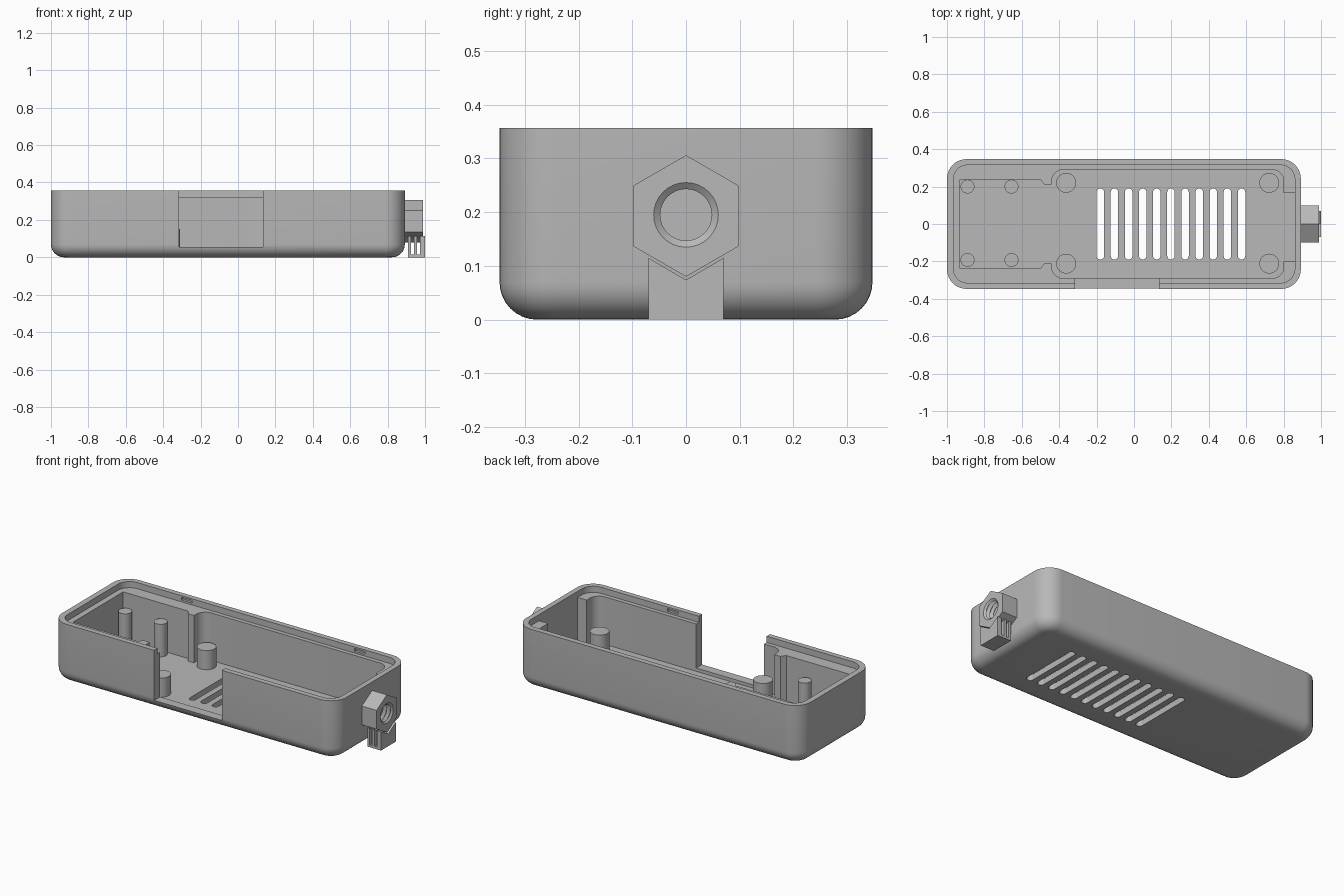
import bpy, bmesh, math
from math import sin, cos, pi, radians

cube = bpy.data.objects.get("Cube")
if cube:
    bpy.data.objects.remove(cube)

grey = bpy.data.materials.new("plain_grey")
grey.use_nodes = True
colour = (0.48, 0.48, 0.48, 1)
grey.diffuse_color = colour
grey.node_tree.nodes["Principled BSDF"].inputs["Base Color"].default_value = colour

FLOOR, LEDGE, TOP = 0.035, 0.32, 0.357


def loft(name, rings):
    """Closed solid through rings of equal point count."""
    bm = bmesh.new()
    loops = [[bm.verts.new(p) for p in ring] for ring in rings]
    for a, b in zip(loops, loops[1:]):
        for i in range(len(a)):
            j = (i + 1) % len(a)
            bm.faces.new((a[i], a[j], b[j], b[i]))
    bm.faces.new(loops[0][::-1])
    bm.faces.new(loops[-1])
    bmesh.ops.recalc_face_normals(bm, faces=bm.faces)
    mesh = bpy.data.meshes.new(name)
    bm.to_mesh(mesh)
    bm.free()
    obj = bpy.data.objects.new(name, mesh)
    mesh.materials.append(grey)
    bpy.context.collection.objects.link(obj)
    return obj


def rounded(x0, x1, y0, y1, r, n=10):
    """Outline of a rectangle with rounded corners."""
    pts = []
    corners = ((x1 - r, y1 - r), (x0 + r, y1 - r), (x0 + r, y0 + r), (x1 - r, y0 + r))
    for k, (cx, cy) in enumerate(corners):
        for i in range(n + 1):
            a = (k + i / n) * pi / 2
            pts.append((cx + r * cos(a), cy + r * sin(a)))
    return pts


def prism(name, outline, z0, z1):
    return loft(name, [[(x, y, z) for x, y in outline] for z in (z0, z1)])


def box(name, x0, x1, y0, y1, z0, z1):
    return prism(name, [(x0, y0), (x1, y0), (x1, y1), (x0, y1)], z0, z1)


def circle_x(x, r, z, n, start=0.0):
    """Ring of points around an axis along x."""
    return [(x, r * cos(start + 2 * pi * i / n), z + r * sin(start + 2 * pi * i / n))
            for i in range(n)]


def select_only(obj):
    bpy.ops.object.select_all(action='DESELECT')
    obj.select_set(True)
    bpy.context.view_layer.objects.active = obj


def cut(obj, cutter):
    cutter.hide_render = True
    mod = obj.modifiers.new("cut", 'BOOLEAN')
    mod.operation, mod.solver, mod.object = 'DIFFERENCE', 'EXACT', cutter
    select_only(obj)
    bpy.ops.object.modifier_apply(modifier=mod.name)
    bpy.data.objects.remove(cutter)


def smooth(obj):
    select_only(obj)
    bpy.ops.object.shade_smooth_by_angle(angle=radians(30))


# Tray shell with rounded corners and a filleted underside
X0, X1, Y = -1.0, 0.892, 0.347
FILLET = 0.07
rings = []
for i in range(9):
    a = i / 8 * pi / 2
    inset, z = FILLET * (1 - sin(a)), FILLET * (1 - cos(a))
    rings.append([(x, y, z) for x, y in
                  rounded(X0 + inset, X1 - inset, inset - Y, Y - inset, 0.105 - inset)])
rings.append([(x, y, TOP) for x, y in rounded(X0, X1, -Y, Y, 0.105)])
shell = loft("tray_shell", rings)

# Lip recess, main bay, narrow bay and thinned end wall
cut(shell, prism("lip_cutter", rounded(-0.965, 0.86, -0.315, 0.315, 0.075), LEDGE, 0.5))
cut(shell, prism("main_bay_cutter", rounded(-0.44, 0.80, -0.29, 0.29, 0.06), FLOOR, 0.45))
half = [(-0.93, 0.238), (-0.5, 0.238), (-0.48, 0.21), (-0.42, 0.21)]
narrow = half + [(x, -y) for x, y in reversed(half)]
cut(shell, prism("narrow_bay_cutter", narrow, FLOOR, 0.46))
cut(shell, box("end_pocket_cutter", 0.75, 0.86, -0.2, 0.167, FLOOR, 0.47))

# Front opening
cut(shell, box("opening_cutter", -0.315, 0.135, -0.5, -0.28, 0.055, 0.5))

# Row of vent slots in the floor
for i in range(11):
    x = -0.18 + i * 0.0755
    cut(shell, prism("vent_cutter", rounded(x - 0.02, x + 0.02, -0.19, 0.19, 0.0199, 6), -0.1, 0.1))

# Catch slots in the lip
for x, y in ((-0.56, 0.315), (0.59, 0.315), (0.31, -0.315)):
    cut(shell, box("catch_cutter", x - 0.035, x + 0.035, y - 0.015, y + 0.015, 0.331, 0.347))
smooth(shell)

# Standing posts and wider bosses
posts = [("post", x, y, 0.037, 0.23) for x in (-0.89, -0.655) for y in (0.2, -0.192)]
posts += [("boss", x, y, 0.053, 0.15) for x in (-0.363, 0.723) for y in (0.22, -0.212)]
for name, x, y, r, top in posts:
    smooth(prism(name, rounded(x - r, x + r, y - r, y + r, r * 0.999, 8), FLOOR - 0.005, top))

# Hexagonal nut on the end with a ridged bore
NUT_Z = 0.193
nut = loft("hex_nut", [circle_x(x, 0.113, NUT_Z, 6, pi / 2) for x in (0.885, 0.99)])
bore = [circle_x(0.893 + i * 0.0125, 0.064 if i % 2 == 0 else 0.048, NUT_Z + 0.002, 32)
        for i in range(9)]
cut(nut, loft("bore_cutter", bore))
smooth(nut)

# Slotted support foot with a notched top beneath the nut
profile = [(-0.07, 0), (0.07, 0), (0.07, 0.115), (0, 0.074), (-0.07, 0.115)]
foot = loft("support_foot", [[(x, y, z) for y, z in profile] for x in (0.909, 1.0)])
for x in (0.924, 0.957):
    cut(foot, box("foot_cutter", x, x + 0.017, -0.2, 0.2, 0.014, 0.2))
